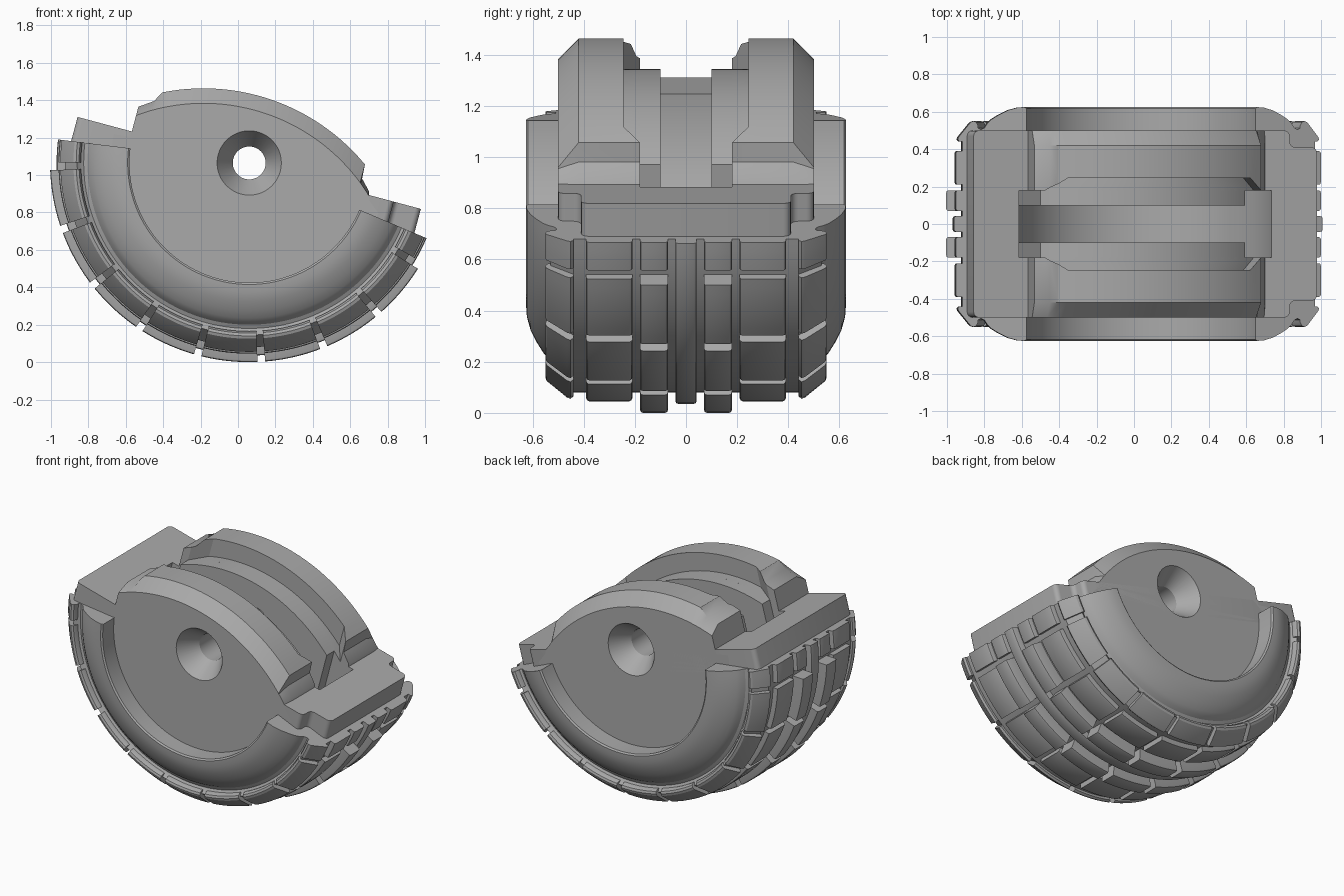
import bpy, bmesh
from math import sin, cos, radians, sqrt, pi

if "Cube" in bpy.data.objects:
    bpy.data.objects.remove(bpy.data.objects["Cube"])

grey = bpy.data.materials.new("plain grey")
grey.use_nodes = True
grey.diffuse_color = (0.4, 0.4, 0.4, 1)
grey.node_tree.nodes["Principled BSDF"].inputs["Base Color"].default_value = (0.4, 0.4, 0.4, 1)


def finish(name, bm):
    """Mesh to object, placed on the tilted wheel axis."""
    bmesh.ops.recalc_face_normals(bm, faces=bm.faces)
    mesh = bpy.data.meshes.new(name)
    bm.to_mesh(mesh)
    bm.free()
    mesh.materials.append(grey)
    obj = bpy.data.objects.new(name, mesh)
    bpy.context.collection.objects.link(obj)
    obj.location = (0.06, 0, 1.065)
    obj.rotation_euler = (0, radians(15), 0)
    return obj


def skin(bm, rings):
    """Join equal closed rings of points into a capped solid."""
    rows = [[bm.verts.new(p) for p in ring] for ring in rings]
    n = len(rows[0])
    for a, b in zip(rows, rows[1:]):
        for i in range(n):
            j = (i + 1) % n
            bm.faces.new((a[i], a[j], b[j], b[i]))
    bm.faces.new(rows[0])
    bm.faces.new(rows[-1][::-1])


def loft(name, sections):
    """Sections are (y, xz outline) pairs."""
    bm = bmesh.new()
    skin(bm, [[(x, y, z) for x, z in outline] for y, outline in sections])
    return finish(name, bm)


def sweep(bm, outline, start, end):
    """Turn an outline of (radius, y) about the axle, between degrees."""
    steps = max(2, round((end - start) / 2.5))
    angles = [radians(start + (end - start) * i / steps) for i in range(steps + 1)]
    skin(bm, [[(r * cos(a), y, r * sin(a)) for r, y in outline] for a in angles])


def crown(x, radius):
    return sqrt(radius ** 2 - (x + 0.05) ** 2) - 0.76


def crown_arc(x0, x1, radius, n=28):
    xs = [x0 + (x1 - x0) * i / n for i in range(n + 1)]
    return [(x, crown(x, radius)) for x in xs]


def bowl(radius, start, end, n=48):
    angles = [radians(start + (end - start) * i / n) for i in range(n + 1)]
    return [(radius * cos(a), radius * sin(a)) for a in angles]


def cut(obj, cutters):
    bpy.ops.object.select_all(action='DESELECT')
    bpy.context.view_layer.objects.active = obj
    obj.select_set(True)
    for c in cutters:
        mod = obj.modifiers.new("cut", 'BOOLEAN')
        mod.operation, mod.solver, mod.object = 'DIFFERENCE', 'EXACT', c
        bpy.ops.object.modifier_apply(modifier=mod.name)


# Hub: stepped crown above, half disc below, chamfered outer edges
outline = [(-0.65, -0.03), (-0.65, 0.137), (-0.578, 0.187)]
outline += crown_arc(-0.545, 0.6, 1.12)
outline += [(0.605, 0.075), (0.657, 0.02), (0.675, -0.03)]
outline += bowl(0.74, -3, -177)
inset = [(x, min(z, crown(x, 1.04))) for x, z in outline]
hub = loft("hub", [(-0.5, inset), (-0.42, outline), (0.42, outline), (0.5, inset)])

# Flat slab across the wheel, with two notched corners
bm = bmesh.new()
side = [(0.95, 0.41), (0.8, 0.41), (0.8, 0.5), (-0.95, 0.5)]
plan = side + [(x, -y) for x, y in reversed(side)]
skin(bm, [[(x, y, z) for x, y in plan] for z in (-0.15, 0)])
upright = [e for e in bm.edges if abs(e.verts[0].co.z - e.verts[1].co.z) > 0.1]
bmesh.ops.bevel(bm, geom=upright, offset=0.03, segments=4, profile=0.5, affect='EDGES')
slab = finish("slab", bm)

# Inner plates either side of the central channel
plate_shape = crown_arc(-0.6, 0.54, 1.0) + bowl(0.71, -40.5, -148)
plates = [loft(n, [(s * 0.1, plate_shape), (s * 0.19, plate_shape)])
          for n, s in (("left_inner_plate", 1), ("right_inner_plate", -1))]

# Cutters: wheel well, ledge and countersunk axle hole
well_shape = [(-0.7, 0.6), (0.7, 0.6)] + bowl(0.7, 0, -180)
well = loft("well_cutter", [(-0.18, well_shape), (0.18, well_shape)])


def ledge_shape(x0, x1):
    return crown_arc(x0, x1, 1.0) + [(x1, 0.6), (x0, 0.6)]


narrow, wide = ledge_shape(-0.6, 0.6), ledge_shape(-0.5, 0.53)
ledge = loft("ledge_cutter", [(-0.245, wide), (-0.18, narrow), (0.18, narrow), (0.245, wide)])


def circle(r):
    return [(r * cos(2 * pi * i / 48), r * sin(2 * pi * i / 48)) for i in range(48)]


hole = loft("hole_cutter", [(y, circle(r)) for y, r in (
    (-0.6, 0.24), (-0.5, 0.172), (-0.37, 0.088), (0.37, 0.088), (0.5, 0.172), (0.6, 0.24))])
cutters = [well, ledge, hole]
for c in cutters:
    c.hide_render = True

cut(hub, cutters)
cut(slab, [well, hole])
for p in plates:
    cut(p, [hole])
for c in cutters:
    bpy.data.objects.remove(c)

# Tyre carcass: bulging shoulder, groove and tread base
START, END = -172, -8
half = [(0.74, 0.3), (0.64, 0.3), (0.64, 0.617), (0.65, 0.625), (0.69, 0.622), (0.74, 0.608),
        (0.79, 0.583), (0.83, 0.558), (0.85, 0.538), (0.865, 0.515), (0.885, 0.505),
        (0.905, 0.515), (0.92, 0.53), (0.985, 0.44)]
bm = bmesh.new()
sweep(bm, half + [(r, -y) for r, y in reversed(half)], START, END)
tyre = finish("tyre", bm)


def block(y0, y1, r):
    """Tread block section with softened outer corners."""
    c = 0.012
    return [(0.95, y0), (r - c, y0), (r - c * 0.3, y0 + c * 0.3), (r, y0 + c),
            (r, y1 - c), (r - c * 0.3, y1 - c * 0.3), (r - c, y1), (0.95, y1)]


# Continuous centre rib
bm = bmesh.new()
sweep(bm, block(-0.042, 0.042, 1.03), START, END)
rib = finish("centre_rib", bm)

# Tread rows, split by evenly spaced cross gaps and mirrored
shoulder = [(0.9, 0.44), (1.0, 0.44), (1.01, 0.452), (1.005, 0.465), (0.94, 0.545),
            (0.925, 0.55), (0.91, 0.545), (0.9, 0.525)]
gaps = [-90 + 18.5 * k for k in range(-4, 5)]
starts = [START] + [g + 1.1 for g in gaps]
ends = [g - 1.1 for g in gaps] + [END]
treads = []
for name, rise in (("inner_tread", 1.065), ("middle_tread", 1.02), ("shoulder_tread", 0)):
    bm = bmesh.new()
    for a, b in zip(starts, ends):
        if name == "inner_tread":
            last = a == START or b == END
            shape = block(0.07, 0.18, 1.02 if last else rise)
        elif name == "middle_tread":
            shape = block(0.21, 0.39, rise)
        else:
            shape = shoulder
        for s in (1, -1):
            sweep(bm, [(r, s * y) for r, y in shape], a, b)
    treads.append(finish(name, bm))

# Smooth curves, sharp edges
bpy.ops.object.select_all(action='DESELECT')
for obj in [hub, slab, tyre, rib] + plates + treads:
    obj.select_set(True)
    bpy.context.view_layer.objects.active = obj
bpy.ops.object.shade_smooth_by_angle(angle=radians(30))
